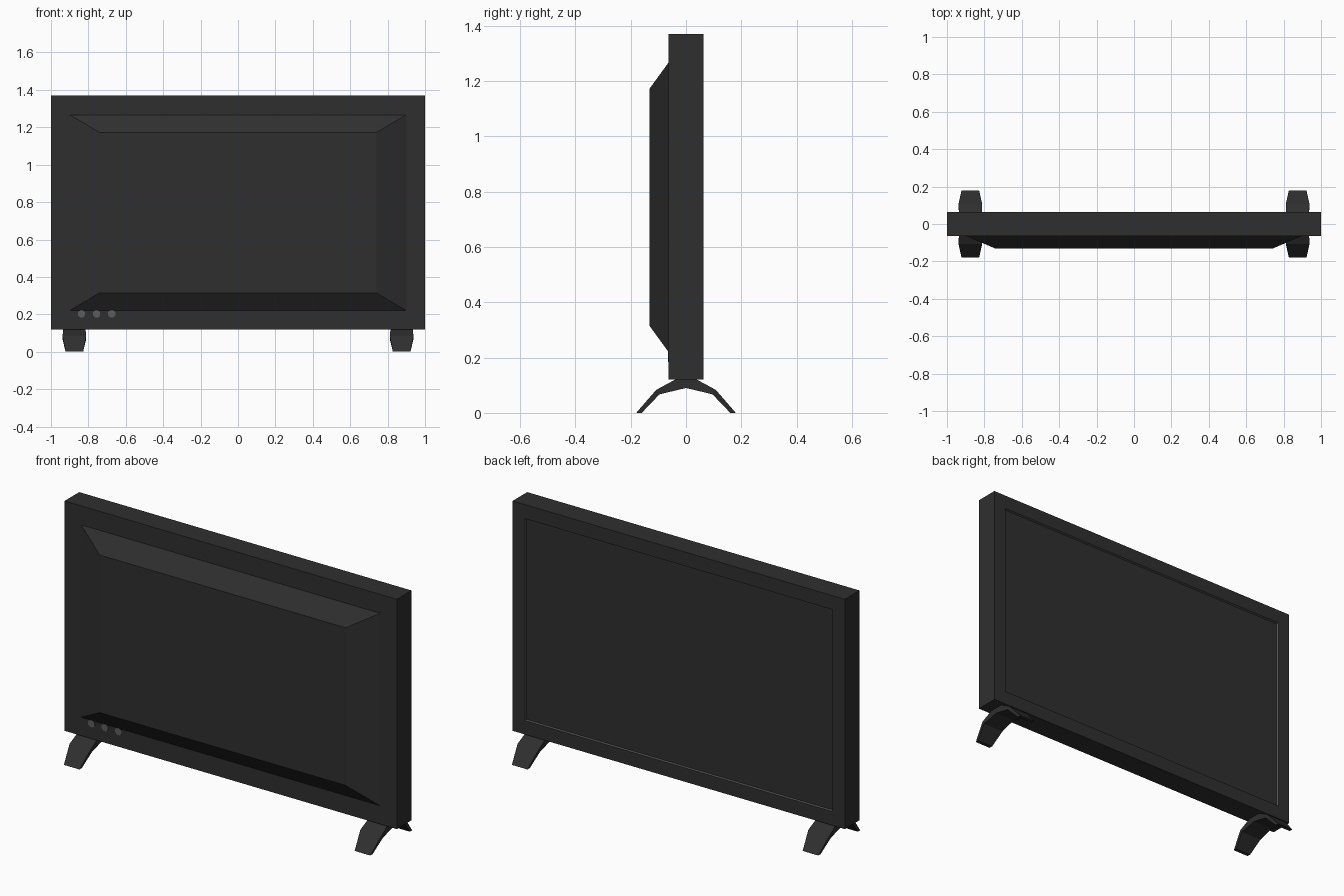
import bpy, bmesh, math
from mathutils import Matrix

if "Cube" in bpy.data.objects:
    bpy.data.objects.remove(bpy.data.objects["Cube"])


def material(name, value):
    m = bpy.data.materials.new(name)
    m.diffuse_color = (value, value, value, 1)
    m.use_nodes = True
    m.node_tree.nodes["Principled BSDF"].inputs["Base Color"].default_value = m.diffuse_color
    return m


BLACK = material("charcoal plastic", 0.028)
GREY = material("mid grey", 0.11)


def finish(bm, name, *mats):
    bmesh.ops.recalc_face_normals(bm, faces=bm.faces)
    mesh = bpy.data.meshes.new(name)
    bm.to_mesh(mesh)
    bm.free()
    for m in mats:
        mesh.materials.append(m)
    ob = bpy.data.objects.new(name, mesh)
    bpy.context.collection.objects.link(ob)
    return ob


def ring(bm, hx, y, z0, z1):
    return [bm.verts.new((x, y, z)) for x, z in
            ((-hx, z0), (hx, z0), (hx, z1), (-hx, z1))]


def bridge(bm, a, b, mat=0):
    n = len(a)
    for i in range(n):
        f = bm.faces.new((a[i], a[(i + 1) % n], b[(i + 1) % n], b[i]))
        f.material_index = mat


# Casing: nested rectangles from the rear bulge round to the recessed screen
bm = bmesh.new()
sections = [  # half width, y, bottom z, top z
    (0.74, -0.132, 0.315, 1.172),
    (0.90, -0.063, 0.22, 1.267),
    (1.00, -0.063, 0.12, 1.37),
    (1.00, 0.063, 0.12, 1.37),
    (0.926, 0.063, 0.196, 1.294),
    (0.926, 0.048, 0.196, 1.294),
]
rings = [ring(bm, *s) for s in sections]
for i in range(len(rings) - 1):
    bridge(bm, rings[i], rings[i + 1], 1 if i == 4 else 0)  # grey recess walls
bm.faces.new(rings[0])
bm.faces.new(rings[-1])
finish(bm, "casing_and_screen", BLACK, GREY)

# Feet: bent arch swept front to back, narrowing at the tips
half = [  # outer y, outer z, inner y, inner z, half width
    (0.18, 0.0, 0.16, 0.0, 0.047),
    (0.108, 0.083, 0.096, 0.067, 0.063),
    (0.04, 0.12, 0.03, 0.083, 0.06),
]
stations = ([(-a, b, -c, d, w) for a, b, c, d, w in half]
            + [(0, 0.12, 0, 0.09, 0.06)] + half[::-1])
for side, label in ((-1, "left"), (1, "right")):
    bm = bmesh.new()
    cx = side * 0.875
    loops = [[bm.verts.new(p) for p in
              ((cx - w, oy, oz), (cx + w, oy, oz), (cx + w, iy, iz), (cx - w, iy, iz))]
             for oy, oz, iy, iz, w in stations]
    for a, b in zip(loops, loops[1:]):
        bridge(bm, a, b)
    bm.faces.new(loops[0])
    bm.faces.new(loops[-1])
    finish(bm, label + "_foot", BLACK)

# Row of three small round buttons on the rear
for i in range(3):
    bm = bmesh.new()
    place = (Matrix.Translation((-0.837 + 0.081 * i, -0.063, 0.203))
             @ Matrix.Rotation(math.pi / 2, 4, 'X')
             @ Matrix.Rotation(math.pi / 8, 4, 'Z'))
    bmesh.ops.create_cone(bm, cap_ends=True, segments=8, radius1=0.021,
                          radius2=0.021, depth=0.005, matrix=place)
    finish(bm, "button_%d" % (i + 1), GREY)
